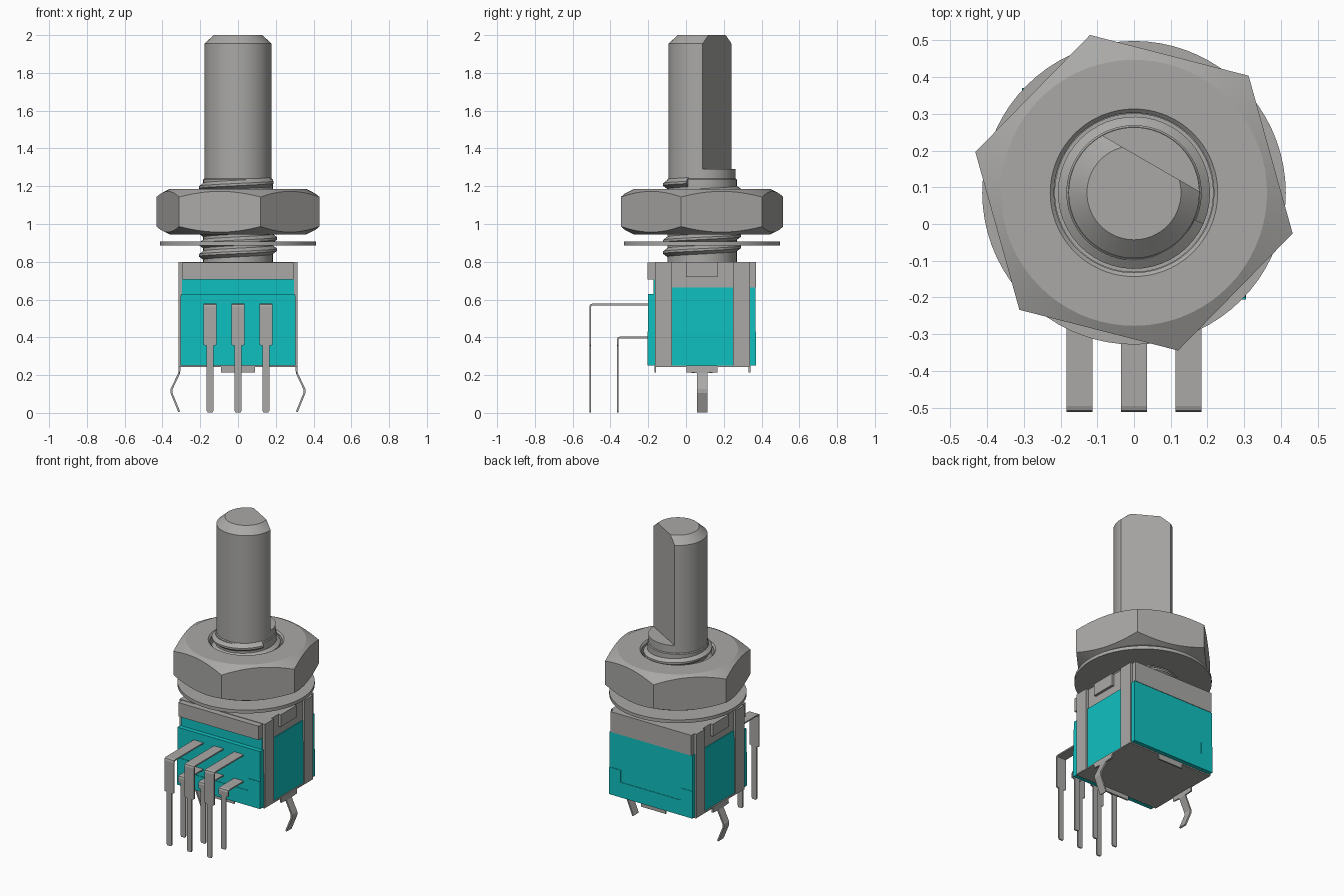
import bpy, bmesh, math
from mathutils import Vector

cube = bpy.data.objects.get("Cube")
if cube:
    bpy.data.objects.remove(cube, do_unlink=True)

AXIS_Y = 0.085      # shaft axis position


def material(name, rgb):
    m = bpy.data.materials.new(name)
    m.use_nodes = True
    m.diffuse_color = (*rgb, 1)
    m.node_tree.nodes["Principled BSDF"].inputs["Base Color"].default_value = (*rgb, 1)
    return m


METAL = material("grey metal", (0.40, 0.395, 0.385))
TEAL = material("teal plastic", (0.005, 0.53, 0.53))


def finish(name, bm, mat, smooth=None):
    bmesh.ops.recalc_face_normals(bm, faces=bm.faces)
    me = bpy.data.meshes.new(name)
    bm.to_mesh(me)
    bm.free()
    me.materials.append(mat)
    ob = bpy.data.objects.new(name, me)
    bpy.context.collection.objects.link(ob)
    if smooth:
        bpy.ops.object.select_all(action='DESELECT')
        ob.select_set(True)
        bpy.context.view_layer.objects.active = ob
        bpy.ops.object.shade_smooth_by_angle(angle=math.radians(smooth))
    return ob


def box(name, x, y, z, mat):
    bm = bmesh.new()
    bmesh.ops.create_cube(bm, size=1)
    for v in bm.verts:
        v.co = Vector([a[0] + (c + 0.5) * (a[1] - a[0]) for c, a in zip(v.co, (x, y, z))])
    return finish(name, bm, mat)


def lathe(profile, ring=False, n=72, start=0.0):
    """Spin a profile about the shaft axis; a profile entry may be a function of angle."""
    bm = bmesh.new()
    rows = []
    for p in profile:
        row = []
        for i in range(n):
            a = 2 * math.pi * i / n
            r, z = p(a) if callable(p) else p
            row.append(bm.verts.new((r * math.cos(a + start), AXIS_Y + r * math.sin(a + start), z)))
        rows.append(row)
    pairs = list(zip(rows, rows[1:])) + ([(rows[-1], rows[0])] if ring else [])
    for lo, hi in pairs:
        for i in range(n):
            j = (i + 1) % n
            bm.faces.new((lo[i], lo[j], hi[j], hi[i]))
    if not ring:
        bm.faces.new(rows[0])
        bm.faces.new(rows[-1])
    return bm


def extrude_y(name, outline, y0, y1, mat):
    """Extrude an x-z outline along y."""
    bm = bmesh.new()
    f = bm.faces.new([bm.verts.new((x, y0, z)) for x, z in outline])
    new = bmesh.ops.extrude_face_region(bm, geom=[f])["geom"]
    bmesh.ops.translate(bm, vec=(0, y1 - y0, 0),
                        verts=[g for g in new if isinstance(g, bmesh.types.BMVert)])
    return finish(name, bm, mat)


def ribbon(name, path, place, thick=0.01):
    """Bent sheet strip: path of (u, z, width); place maps (u, side, z) to xyz."""
    bm = bmesh.new()
    rows = [[bm.verts.new(place(u, s * w / 2, z)) for s in (-1, 1)] for u, z, w in path]
    for a, b in zip(rows, rows[1:]):
        bm.faces.new((a[0], a[1], b[1], b[0]))
    ob = finish(name, bm, METAL)
    mod = ob.modifiers.new("thickness", 'SOLIDIFY')
    mod.thickness = thick
    mod.offset = 0
    mod.use_even_offset = True
    return ob


# Shaft: round base, then a chamfered upper part with one flat
R = 0.178
finish("shaft_base", lathe([(R, 0.82), (R, 1.29)]), METAL, 30)
bm = lathe([(R, 1.29), (R, 1.955), (0.128, 2.0)])
n = Vector((math.cos(math.radians(60)), math.sin(math.radians(60)), 0))
bmesh.ops.bisect_plane(bm, geom=bm.verts[:] + bm.edges[:] + bm.faces[:],
                       plane_co=Vector((0, AXIS_Y, 0)) + n * 0.092, plane_no=n, clear_outer=True)
bmesh.ops.holes_fill(bm, edges=[e for e in bm.edges if e.is_boundary], sides=0)
finish("shaft_d_section", bm, METAL, 30)

# Threaded bushing: core plus a helical ridge
finish("bushing_core", lathe([(0.184, 0.79), (0.184, 1.235), (0.179, 1.24)]), METAL, 30)
PITCH, SEG = 0.06, 48
turns = 6.6
bm = bmesh.new()
section = [(0.180, -0.026), (0.207, -0.006), (0.207, 0.006), (0.180, 0.026)]
rows = []
for i in range(int(turns * SEG) + 1):
    a = 2 * math.pi * i / SEG
    z = 0.825 + PITCH * i / SEG
    rows.append([bm.verts.new((r * math.cos(a + 2.2), AXIS_Y + r * math.sin(a + 2.2), z + dz))
                 for r, dz in section])
for a, b in zip(rows, rows[1:]):
    for k in range(4):
        m = (k + 1) % 4
        bm.faces.new((a[k], a[m], b[m], b[k]))
bm.faces.new(rows[0])
bm.faces.new(rows[-1])
finish("bushing_thread", bm, METAL, 30)

# Hex nut with conical chamfers at top and bottom
APOTHEM, Z0, Z1, FLAT_R = 0.386, 0.945, 1.185, 0.362


def hex_r(a):
    return APOTHEM / math.cos(a % (math.pi / 3) - math.pi / 6)


def nut_low(a):
    return hex_r(a), Z0 + (hex_r(a) - FLAT_R) * 0.5


def nut_high(a):
    return hex_r(a), Z1 - (hex_r(a) - FLAT_R) * 0.5


nut = [(0.2175, Z0 + 0.01), (0.228, Z0), (FLAT_R, Z0), nut_low, nut_high,
       (FLAT_R, Z1), (0.228, Z1), (0.2175, Z1 - 0.01)]
finish("hex_nut", lathe(nut, ring=True, start=math.radians(-14.4)), METAL, 20)

# Flat washer
finish("washer", lathe([(0.215, 0.885), (0.413, 0.885), (0.413, 0.907), (0.215, 0.907)], ring=True),
       METAL, 30)

# Plastic housing: two interlocking halves with a stepped seam
seam = [(-0.305, 0.43), (-0.22, 0.43), (-0.22, 0.35), (0.22, 0.35), (0.22, 0.43), (0.305, 0.43)]
extrude_y("housing_lower", [(0.305, 0.25), (-0.305, 0.25)] + seam, -0.205, 0.37, TEAL)
extrude_y("housing_upper", seam + [(0.303, 0.63), (-0.303, 0.63)], -0.202, 0.367, TEAL)
box("housing_ledge", (-0.297, 0.297), (-0.172, -0.10), (0.63, 0.705), TEAL)
box("housing_top", (-0.303, 0.303), (-0.10, 0.367), (0.63, 0.665), TEAL)

# Metal cap and front lip
box("cap", (-0.297, 0.297), (-0.165, 0.37), (0.665, 0.79), METAL)
box("cap_lip", (-0.295, 0.295), (-0.205, -0.16), (0.705, 0.797), METAL)
box("cap_plate", (-0.297, 0.297), (-0.165, 0.37), (0.785, 0.80), METAL)

# Sheet metal frame: side straps, top tabs, bottom plate and its lips
for side, s in (("left", 1), ("right", -1)):
    x = sorted((s * 0.295, s * 0.314))
    box(f"front_strap_{side}", x, (-0.165, -0.073), (0.245, 0.80), METAL)
    box(f"back_strap_{side}", x, (0.25, 0.34), (0.245, 0.80), METAL)
    box(f"top_tab_{side}", x, (0.0, 0.167), (0.72, 0.80), METAL)
    # Snap-in mounting leg
    leg = [(0.26, 0.247, 0.165), (0.309, 0.247, 0.165), (0.311, 0.215, 0.165), (0.311, 0.211, 0.055),
           (0.352, 0.125, 0.055), (0.352, 0.105, 0.055), (0.311, 0.005, 0.055)]
    ribbon(f"mounting_leg_{side}", leg, lambda u, w, z, s=s: (s * u, AXIS_Y + w, z))
box("bottom_plate", (-0.312, 0.312), (-0.168, 0.342), (0.242, 0.251), METAL)
box("bottom_lip_front", (-0.09, 0.09), (-0.168, -0.158), (0.213, 0.245), METAL)
box("bottom_lip_back", (-0.09, 0.09), (0.332, 0.342), (0.213, 0.245), METAL)

# Two rows of three bent pins: wide shoulder, narrow tail
for row, y, z in (("outer", -0.507, 0.574), ("inner", -0.361, 0.399)):
    for i, x0 in enumerate((-0.148, 0.0, 0.148)):
        path = [(-0.19, z, 0.07), (y + 0.012, z, 0.07), (y + 0.003, z - 0.003, 0.07),
                (y, z - 0.012, 0.07), (y, 0.36, 0.07), (y, 0.355, 0.036),
                (y, 0.012, 0.036), (y, 0.003, 0.026)]
        ribbon(f"pin_{row}_{i + 1}", path, lambda u, w, z, x0=x0: (x0 + w, u, z), 0.009)
